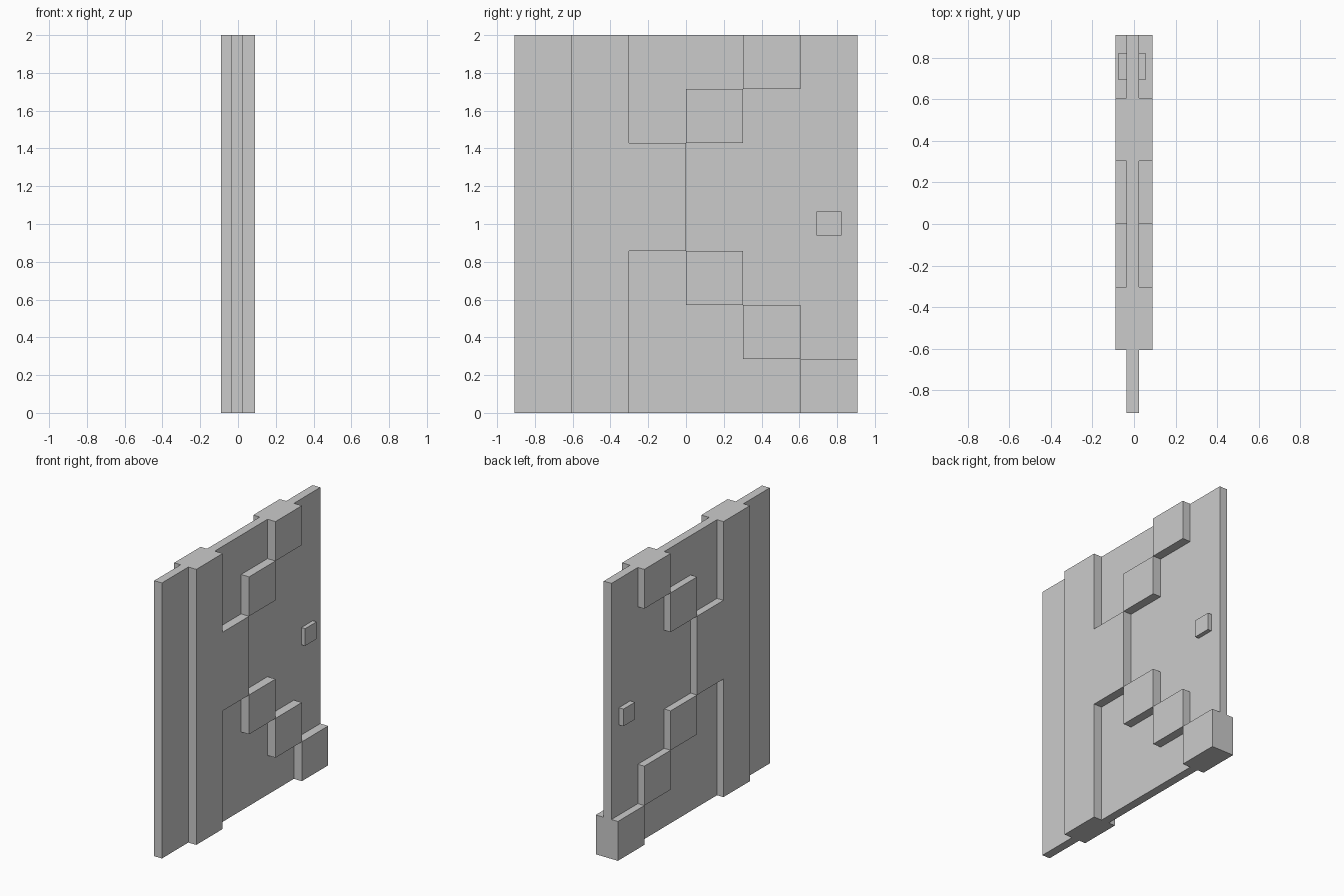
import bpy, bmesh
from mathutils import Vector

if "Cube" in bpy.data.objects:
    bpy.data.objects.remove(bpy.data.objects["Cube"])

COL, ROW = 0.908 / 3, 2 / 7            # layout grid: 6 columns x 7 rows
BACK, FRONT, OUT = -0.037, 0.025, 0.089  # panel faces and raised depth in x


def box(bm, lo, hi):
    lo, hi = Vector(lo), Vector(hi)
    for v in bmesh.ops.create_cube(bm, size=1)["verts"]:
        v.co = Vector(lo[i] + (v.co[i] + 0.5) * (hi[i] - lo[i]) for i in range(3))


def finish(bm, name):
    bmesh.ops.recalc_face_normals(bm, faces=bm.faces[:])
    me = bpy.data.meshes.new(name)
    bm.to_mesh(me)
    bm.free()
    bpy.context.collection.objects.link(bpy.data.objects.new(name, me))


# Door panel, cut into the layout grid
bm = bmesh.new()
box(bm, (BACK, -3 * COL, 0), (FRONT, 3 * COL, 2))
cuts = [((0, c * COL, 0), (0, 1, 0)) for c in range(-2, 3)]
cuts += [((0, 0, r * ROW), (0, 0, 1)) for r in range(1, 7)]
for co, no in cuts:
    bmesh.ops.bisect_plane(bm, geom=bm.verts[:] + bm.edges[:] + bm.faces[:],
                           plane_co=co, plane_no=no)

# Raised pattern: upright with a hub, and stepped blocks running outward
regions = [
    {(1, r) for r in range(7)} | {(2, 3), (2, 4)},
    {(3, 2)}, {(3, 5)}, {(4, 1)}, {(4, 6)}, {(5, 0)},
]
for face_x, out_x in ((BACK, -OUT), (FRONT, OUT)):
    for cells in regions:
        picked = []
        for f in bm.faces:
            c = f.calc_center_median()
            if all(abs(v.co.x - face_x) < 1e-4 for v in f.verts):
                if (int(c.y / COL + 3), int(c.z / ROW)) in cells:
                    picked.append(f)
        res = bmesh.ops.extrude_face_region(bm, geom=picked)
        for v in res["geom"]:
            if isinstance(v, bmesh.types.BMVert):
                v.co.x = out_x
        bmesh.ops.delete(bm, geom=[f for f in picked if f.is_valid], context='FACES')
bmesh.ops.dissolve_limit(bm, angle_limit=0.01, verts=bm.verts[:], edges=bm.edges[:])
finish(bm, "door_panel")

# Square knobs on both faces
for name, x0, x1 in (("knob_left", -0.074, BACK), ("knob_right", FRONT, 0.055)):
    bm = bmesh.new()
    box(bm, (x0, 0.692, 0.94), (x1, 0.823, 1.065))
    finish(bm, name)
